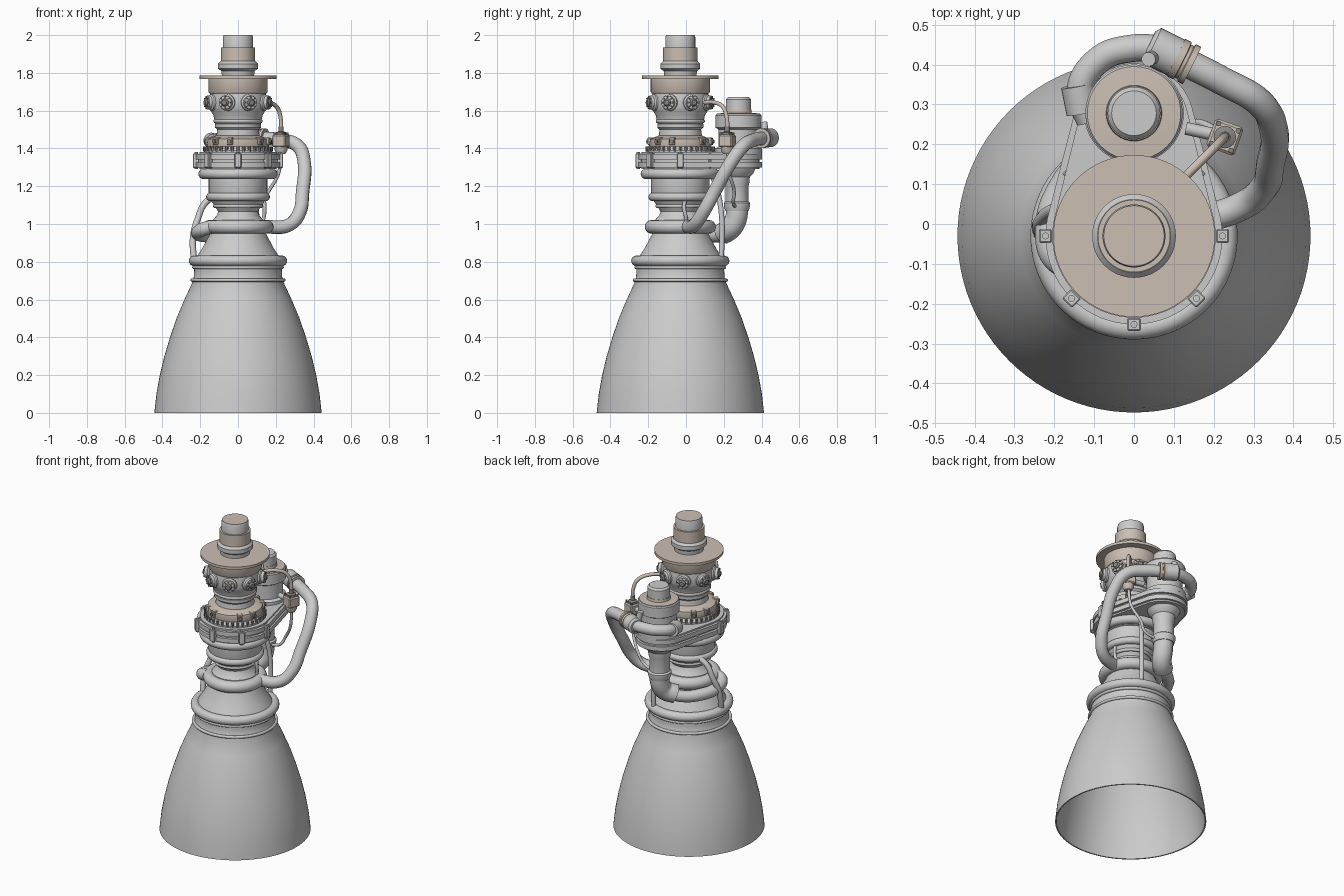
import bpy, bmesh
from math import sin, cos, pi, radians
from mathutils import Vector

MY, PY = -0.03, 0.278          # y of main axis and of side pump axis
tan = bpy.data.materials.new("tan_metal")
tan.diffuse_color = (0.60, 0.52, 0.45, 1)
dark = bpy.data.materials.new("dark_metal")
dark.diffuse_color = (0.25, 0.24, 0.23, 1)


def finish(bm, name, mat=None):
    bmesh.ops.recalc_face_normals(bm, faces=bm.faces)
    me = bpy.data.meshes.new(name)
    bm.to_mesh(me)
    bm.free()
    ob = bpy.data.objects.new(name, me)
    bpy.context.collection.objects.link(ob)
    if mat:
        me.materials.append(mat)
    return ob


def lathe(name, prof, loc=(0, MY, 0), axis=(0, 0, 1), n=64, mat=None, closed=False):
    """Revolve (radius, height) points; open profiles get capped ends."""
    bm = bmesh.new()
    rings = [[bm.verts.new((r * cos(2 * pi * i / n), r * sin(2 * pi * i / n), z))
              for i in range(n)] for r, z in prof]
    pairs = list(zip(rings, rings[1:]))
    if closed:
        pairs.append((rings[-1], rings[0]))
    else:
        bm.faces.new(rings[0])
        bm.faces.new(rings[-1])
    for a, b in pairs:
        for i in range(n):
            j = (i + 1) % n
            bm.faces.new((a[i], a[j], b[j], b[i]))
    ob = finish(bm, name, mat)
    ob.location = loc
    ob.rotation_euler = Vector(axis).to_track_quat('Z', 'Y').to_euler()
    return ob


def torus(name, R, r, z, mat=None):
    prof = [(R + r * cos(2 * pi * k / 16), z + r * sin(2 * pi * k / 16)) for k in range(16)]
    return lathe(name, prof, closed=True, mat=mat)


def pipe(name, pts, r, mat=None):
    cu = bpy.data.curves.new(name, 'CURVE')
    cu.dimensions = '3D'
    cu.bevel_depth, cu.bevel_resolution, cu.use_fill_caps = r, 4, True
    cu.resolution_u = 8
    sp = cu.splines.new('BEZIER')
    sp.bezier_points.add(len(pts) - 1)
    for bp, p in zip(sp.bezier_points, pts):
        bp.co = p
        bp.handle_left_type = bp.handle_right_type = 'AUTO'
    ob = bpy.data.objects.new(name, cu)
    bpy.context.collection.objects.link(ob)
    if mat:
        cu.materials.append(mat)
    return ob


def box(name, loc, size, rz=0, mat=None):
    bm = bmesh.new()
    bmesh.ops.create_cube(bm, size=1)
    bmesh.ops.scale(bm, vec=size, verts=bm.verts)
    bmesh.ops.bevel(bm, geom=bm.edges[:], offset=min(size) * 0.1, segments=1, affect='EDGES')
    ob = finish(bm, name, mat)
    ob.location, ob.rotation_euler = loc, (0, 0, rz)
    return ob


def hull_plate(name, r1, r2, z0, z1):
    """Plate wrapped round the main axis and the side pump."""
    bm = bmesh.new()
    for z in (z0, z1):
        for y, r in ((MY, r1), (0.25, r2)):
            for i in range(64):
                a = 2 * pi * i / 64
                bm.verts.new((r * cos(a), y + r * sin(a), z))
    res = bmesh.ops.convex_hull(bm, input=bm.verts)
    bmesh.ops.delete(bm, geom=[v for v in res['geom_interior'] if isinstance(v, bmesh.types.BMVert)],
                     context='VERTS')
    return finish(bm, name)


def polar(r, a, z):
    return Vector((r * cos(a), MY + r * sin(a), z))


# nozzle bell, open at the bottom and closed at the throat inside
lathe("nozzle_bell", [(0.07, 0.98), (0.10, 0.92), (0.225, 0.70), (0.275, 0.60), (0.318, 0.5),
                      (0.352, 0.4), (0.382, 0.3), (0.406, 0.2), (0.424, 0.1), (0.435, 0.0),
                      (0.443, 0.0), (0.432, 0.1), (0.414, 0.2), (0.390, 0.3), (0.360, 0.4),
                      (0.326, 0.5), (0.284, 0.6), (0.242, 0.69), (0.242, 0.70), (0.235, 0.71), (0.232, 0.75),
                      (0.232, 0.80), (0.213, 0.835), (0.19, 0.87), (0.15, 0.945), (0.14, 0.98)], n=96)
torus("nozzle_seam", 0.243, 0.009, 0.703)
torus("nozzle_band", 0.234, 0.009, 0.77)
torus("nozzle_manifold", 0.232, 0.028, 0.805)
torus("throat_manifold", 0.152, 0.036, 0.985)

# combustion chamber
lathe("chamber", [(0.14, 0.96), (0.135, 1.02), (0.112, 1.045), (0.105, 1.065), (0.125, 1.10),
                  (0.14, 1.12), (0.155, 1.165), (0.155, 1.24), (0.185, 1.25), (0.185, 1.30)])
torus("chamber_ring", 0.147, 0.022, 1.143)
torus("chamber_lip", 0.122, 0.010, 1.095)
torus("head_manifold", 0.183, 0.027, 1.265)

# shared flange plates with lugs
hull_plate("flange_lower", 0.222, 0.152, 1.30, 1.328)
hull_plate("flange_core", 0.205, 0.138, 1.29, 1.38)
hull_plate("flange_upper", 0.222, 0.152, 1.342, 1.37)
for k in range(8):
    a = k * pi / 4
    if k != 2:
        box("flange_lug", polar(0.222, a, 1.335), (0.032, 0.035, 0.075), a)
        lathe("lug_bolt", [(0.009, 1.29), (0.009, 1.38)], polar(0.222, a, 0), n=8)

# bolted ring
lathe("bolt_ring", [(0.18, 1.375), (0.18, 1.39), (0.165, 1.41), (0.10, 1.41)])
for k in range(36):
    lathe("ring_bolt", [(0.009, 1.385), (0.009, 1.41)], polar(0.176, k * pi / 18, 0), n=6, mat=dark)

# tan cone with small blocks
lathe("tan_cone", [(0.16, 1.405), (0.165, 1.415), (0.16, 1.45), (0.115, 1.468)], mat=tan)
for k in range(12):
    a = (k + 0.5) * pi / 6
    if k % 3:
        box("cone_block", polar(0.158, a, 1.437), (0.035, 0.03, 0.04), a, tan)
        p = polar(0.172, a, 1.437)
        lathe("cone_plug", [(0.011, 0), (0.011, 0.012)], p, (cos(a), sin(a), 0), 10, dark)

# stepped neck and injector drum
lathe("main_neck", [(0.115, 1.46), (0.11, 1.50), (0.122, 1.512), (0.122, 1.53), (0.112, 1.54),
                    (0.125, 1.552), (0.13, 1.575), (0.145, 1.60), (0.152, 1.62), (0.152, 1.66),
                    (0.147, 1.695)])
torus("neck_ring", 0.118, 0.012, 1.545)

# radial ports around the drum
for k in range(8):
    a = (k + 0.5) * pi / 4
    d = Vector((cos(a), sin(a), 0))
    p = polar(0.12, a, 1.643)
    lathe("port", [(0.046, 0), (0.044, 0.035), (0.036, 0.042), (0.036, 0.058), (0.026, 0.06)], p, d, 24)
    lathe("port_cap", [(0.021, 0.05), (0.021, 0.064), (0.014, 0.072)], p, d, 16, dark)
    side = Vector((-sin(a), cos(a), 0))
    for m in range(8):
        b = m * pi / 4
        q = p + side * 0.029 * cos(b) + Vector((0, 0, 0.029 * sin(b)))
        lathe("port_bolt", [(0.005, 0.05), (0.005, 0.065)], q, d, 6, dark)

# top body, plate and inlet
lathe("top_body", [(0.150, 1.69), (0.157, 1.70), (0.157, 1.77)], mat=tan)
lathe("top_plate", [(0.203, 1.768), (0.203, 1.785)], mat=tan)
lathe("inlet_base", [(0.085, 1.78), (0.088, 1.81), (0.105, 1.822), (0.105, 1.848), (0.092, 1.862)])
lathe("inlet_collar", [(0.091, 1.86), (0.091, 1.935)], mat=tan)
lathe("inlet_rim", [(0.079, 1.93), (0.079, 1.99), (0.075, 2.0)])
lathe("inlet_cover", [(0.076, 1.995), (0.076, 2.0005)], mat=tan)

# side pump
P = (0, PY, 0)
lathe("pump_body", [(0.125, 1.37), (0.125, 1.40), (0.105, 1.41), (0.105, 1.50), (0.122, 1.51),
                    (0.122, 1.575), (0.117, 1.582)], P)
lathe("pump_lid", [(0.115, 1.58), (0.115, 1.585), (0.07, 1.588), (0.068, 1.605)], P, mat=tan)
lathe("pump_cap", [(0.066, 1.60), (0.066, 1.66), (0.056, 1.672)], P)
lathe("pump_outlet", [(0.062, 1.07), (0.070, 1.10), (0.070, 1.112), (0.060, 1.12), (0.06, 1.20),
                      (0.066, 1.22), (0.068, 1.25), (0.088, 1.27), (0.10, 1.30)], (0, 0.27, 0))
pipe("outlet_elbow", [(0, 0.27, 1.10), (0, 0.265, 1.03), (-0.015, 0.235, 0.975), (-0.06, 0.195, 0.95)], 0.058)
pipe("outlet_wrap", [(-0.02, 0.23, 0.965), (-0.10, 0.18, 0.94), (-0.18, 0.09, 0.94),
                     (-0.212, -0.01, 0.95), (-0.19, -0.09, 0.97), (-0.14, -0.10, 0.985)], 0.036)

# pump manifold running round the back to the big side pipe
pipe("pump_manifold", [(-0.11, 0.26, 1.43), (-0.135, 0.33, 1.44), (-0.09, 0.41, 1.45), (-0.01, 0.44, 1.455),
                       (0.07, 0.435, 1.455), (0.12, 0.41, 1.455)], 0.035)
lathe("manifold_end", [(0.042, 0), (0.042, 0.07)], (-0.128, 0.28, 1.435), (-0.2, 1, 0.1), 24)
D = Vector((0.9, -0.45, -0.03)).normalized()
lathe("pipe_joint", [(0.036, -0.075), (0.05, -0.065), (0.05, 0)], (0.105, 0.418, 1.455), D, 32)
lathe("pipe_flange", [(0.052, 0), (0.052, 0.018), (0.046, 0.02), (0.046, 0.028), (0.052, 0.03),
                      (0.052, 0.045)], (0.105, 0.418, 1.455), D, 32, tan)
lathe("joint_stub", [(0.018, 0), (0.018, 0.07)], (0.05, 0.42, 1.47), (-0.2, -0.1, 1), 16)
pipe("side_pipe", [(0.13, 0.406, 1.454), (0.22, 0.36, 1.445), (0.315, 0.305, 1.415), (0.35, 0.24, 1.33),
                   (0.342, 0.15, 1.17), (0.325, 0.09, 1.06), (0.27, 0.045, 0.995), (0.13, 0.0, 0.985)], 0.036)

# valve box with feed tube
V = Vector((0.228, 0.218, 1.44))
box("valve_box", V, (0.075, 0.075, 0.065), radians(-20), tan)
lathe("valve_base", [(0.022, -0.07), (0.034, -0.05), (0.034, -0.03)], V, n=24, mat=tan)
lathe("valve_cap", [(0.028, 0.03), (0.028, 0.045), (0.014, 0.05), (0.014, 0.075)], V, n=24, mat=dark)
for k in range(4):
    a = radians(25 + 90 * k)
    lathe("valve_bolt", [(0.007, 0.03), (0.007, 0.045)],
          V + Vector((0.037 * cos(a), 0.037 * sin(a), 0)), n=6, mat=dark)
pipe("valve_arm", [(0.13, 0.24, 1.44), (0.2, 0.225, 1.44)], 0.016)
pipe("feed_tube", [(0.11, 0.10, 1.643), (0.16, 0.15, 1.643), (0.205, 0.195, 1.62), (0.226, 0.216, 1.56),
                   (0.228, 0.218, 1.48)], 0.011, tan)

# thin lines
pipe("drain_line", [(0.228, 0.22, 1.39), (0.215, 0.23, 1.27), (0.16, 0.255, 1.17), (0.13, 0.25, 1.12),
                    (0.05, 0.26, 1.09)], 0.009)
pipe("chamber_line", [(0.10, 0.06, 1.22), (0.13, 0.02, 1.17), (0.14, -0.01, 1.10), (0.135, 0.0, 1.03),
                      (0.12, 0.0, 1.0)], 0.010)
pipe("rear_line", [(0.10, 0.185, 0.80), (0.10, 0.19, 0.90), (0.10, 0.19, 1.02), (0.09, 0.175, 1.14),
                   (0.07, 0.15, 1.23), (0.06, 0.12, 1.27)], 0.014)
pipe("left_line", [(-0.12, 0.05, 1.15), (-0.175, 0.04, 1.11), (-0.212, 0.03, 1.03), (-0.238, 0.0, 0.93),
                   (-0.234, -0.03, 0.81)], 0.017)

# turn pipes into meshes and smooth everything
bpy.context.view_layer.update()
bpy.ops.object.select_all(action='SELECT')
bpy.context.view_layer.objects.active = bpy.data.objects["side_pipe"]
bpy.ops.object.convert(target='MESH')
bpy.ops.object.select_all(action='SELECT')
bpy.ops.object.shade_smooth_by_angle(angle=radians(35))
